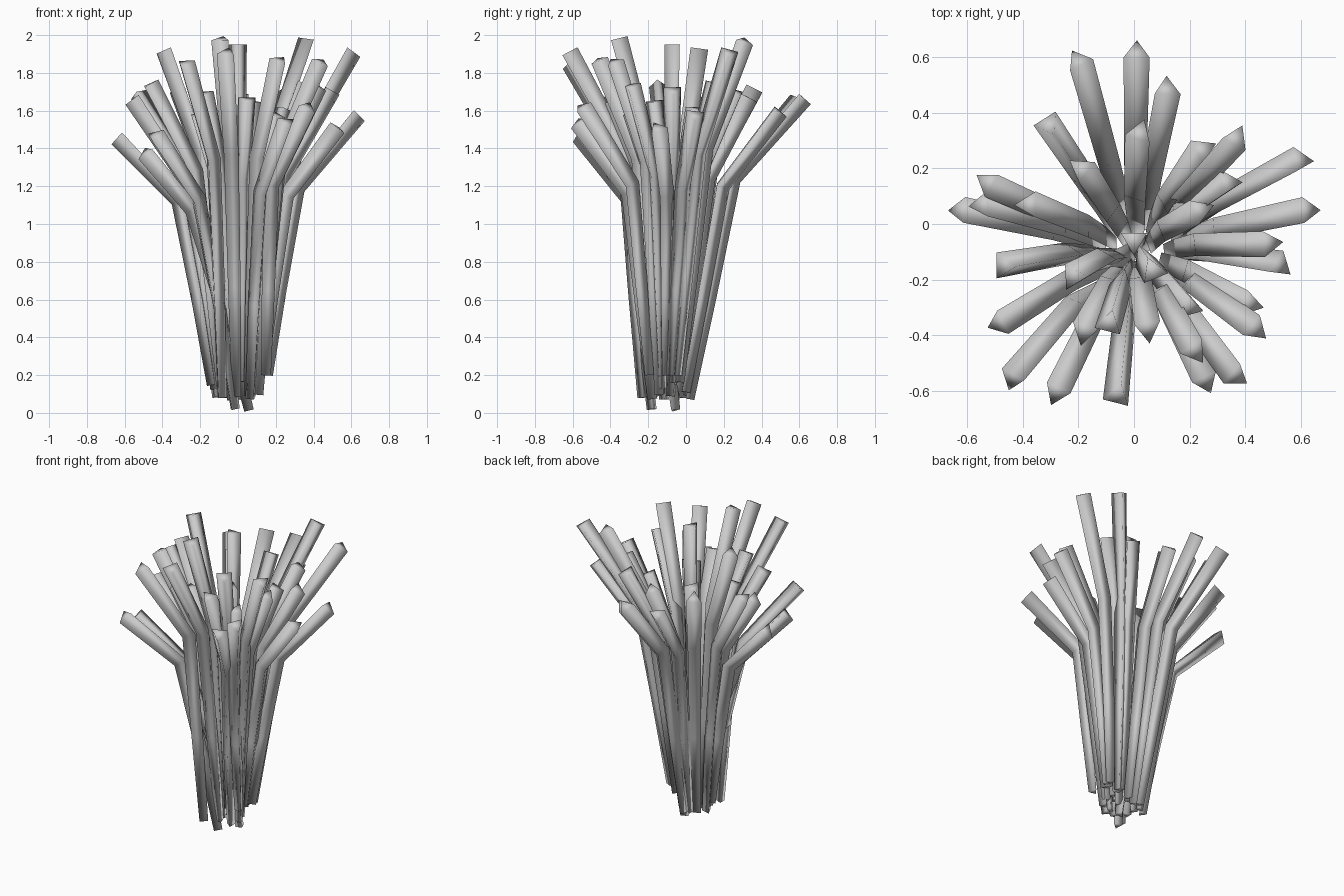
import bpy, bmesh, math, random
from mathutils import Vector

if "Cube" in bpy.data.objects:
    bpy.data.objects.remove(bpy.data.objects["Cube"])

random.seed(4)

# Stalk tips: x, y, z, twist (degrees; 0 puts a ridge on the outer side)
TIPS = [
    (-.20, .59, 1.66, 10), (.01, .62, 1.67, 0), (.12, .49, 1.60, 15),
    (-.31, .36, 1.71, 50), (-.19, .20, 1.69, 10), (.02, .33, 1.67, -15),
    (.25, .27, 1.70, -20), (.37, .31, 1.97, 25), (.34, .15, 1.74, -20),
    (.60, .23, 1.91, -20), (.24, .05, 1.61, 10), (.63, .05, 1.58, 0),
    (.49, -.07, 1.71, 15), (.53, -.15, 1.51, -20), (.42, -.29, 1.73, 20),
    (.44, -.38, 1.86, 0), (.37, -.55, 1.62, 20), (.26, -.57, 1.54, 0),
    (.22, -.46, 1.87, 10), (.20, -.30, 1.58, 40), (.05, -.38, 1.66, 0),
    (.07, -.17, 1.65, 60), (.00, -.06, 1.95, 0), (-.06, -.62, 1.91, 50),
    (-.09, -.36, 1.98, 60), (-.18, -.39, 1.69, 10), (-.28, -.61, 1.85, 0),
    (-.44, -.56, 1.47, 15), (-.49, -.36, 1.38, -15), (-.22, -.19, 1.58, 20),
    (-.47, -.15, 1.74, 40), (-.63, .05, 1.46, 0), (-.55, .07, 1.66, 10),
    (-.53, .15, 1.69, -20), (-.38, .07, 1.92, 10),
]
# Stalks whose foot strays from the regular bundle
FEET = {27: (-.02, -.18, .02), 28: (.06, -.06, .015),
        26: (-.09, -.23, .08), 16: (.15, -.20, .20)}
RADII = (.030, .040, .047, .054)


def stalk(index, tx, ty, tz, twist):
    """Three-sided bent stalk swept from base to tip."""
    tip = Vector((tx, ty, tz))
    bend = Vector((.49 * tx, -.04 + .46 * ty, 1.13 + .55 * (tz - 1.47)))
    low = .20 if tx > .45 else random.uniform(.06, .19)
    base = Vector(FEET.get(index, (.01 + .23 * tx, -.085 + .16 * ty, low)))
    mid = base.lerp(bend, .45)
    mid.x = base.x + .40 * (bend.x - base.x)
    path = [base, mid, bend, tip]
    dirs = [(b - a).normalized() for a, b in zip(path, path[1:])]
    out = Vector((tx, ty, 0)).normalized()

    bm = bmesh.new()
    rings = []
    for i, (p, r) in enumerate(zip(path, RADII)):
        t = (dirs[max(i - 1, 0)] + dirs[min(i, 2)]).normalized()
        u = (out - t * out.dot(t)).normalized()
        v = t.cross(u)
        ring = []
        for k in range(3):
            a = math.radians(twist + 120 * k)
            ring.append(bm.verts.new(p + r * (u * math.cos(a) + v * math.sin(a))))
        rings.append(ring)
    for lo, hi in zip(rings, rings[1:]):
        for k in range(3):
            n = (k + 1) % 3
            bm.faces.new((lo[k], lo[n], hi[n], hi[k]))
    # Cut ends
    bm.faces.new(rings[0][::-1])
    bm.faces.new(rings[-1])
    for f in bm.faces:
        f.smooth = True
    mesh = bpy.data.meshes.new("stalk")
    bm.to_mesh(mesh)
    bm.free()
    bpy.context.collection.objects.link(bpy.data.objects.new(f"stalk_{index + 1:02d}", mesh))


# Bundle of stalks
for i, t in enumerate(TIPS):
    stalk(i, *t)
